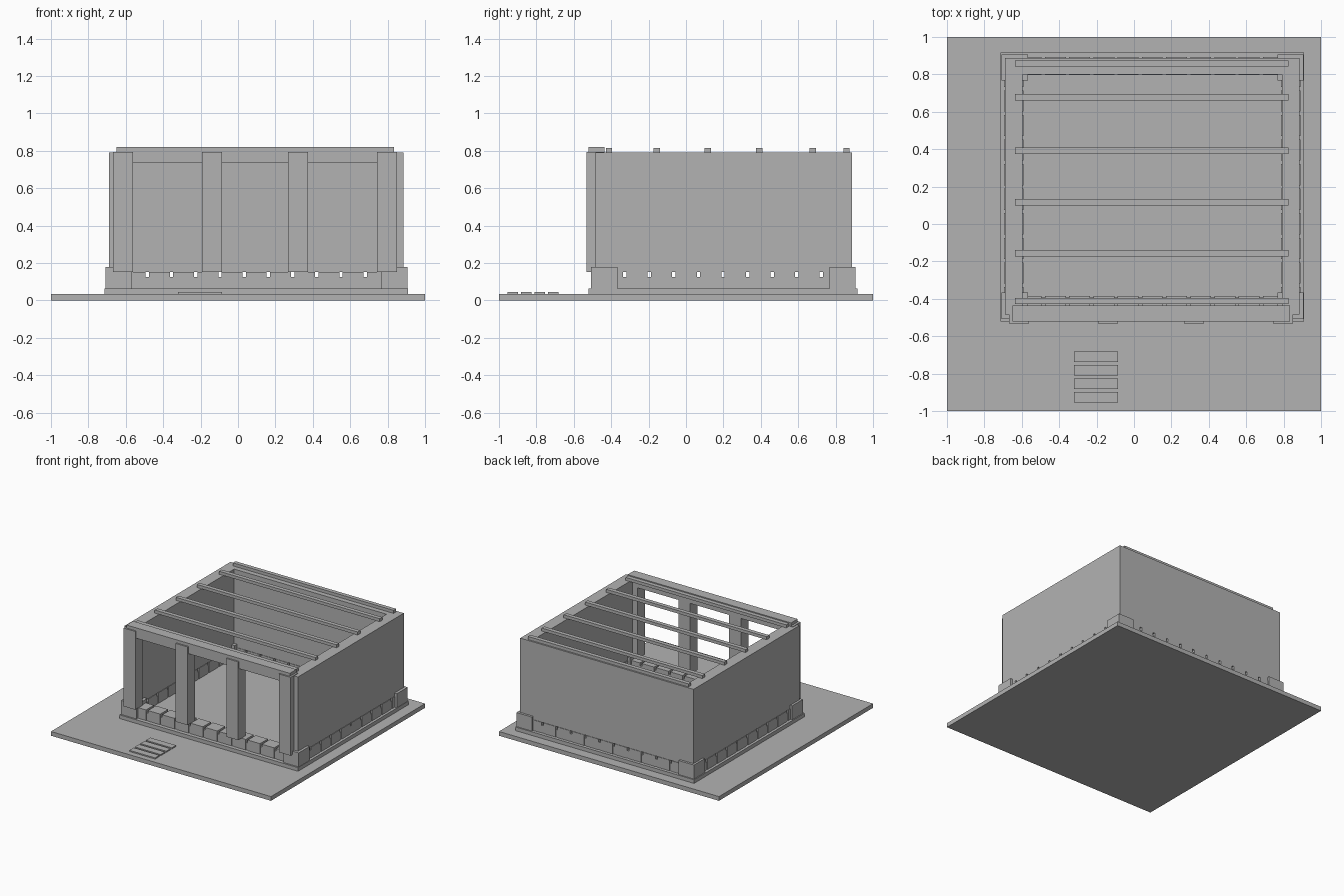
import bpy
import bmesh
from mathutils import Matrix, Vector

cube = bpy.data.objects.get("Cube")
if cube:
    bpy.data.objects.remove(cube)

grey = bpy.data.materials.new("plain_grey")
grey.use_nodes = True
grey.diffuse_color = (0.45, 0.45, 0.45, 1)
grey.node_tree.nodes["Principled BSDF"].inputs["Base Color"].default_value = grey.diffuse_color


def boxes(name, extents):
    """One object made of boxes, each given as x, y and z ranges."""
    bm = bmesh.new()
    for ranges in extents:
        lo, hi = (Vector(v) for v in zip(*ranges))
        m = Matrix.Translation((lo + hi) / 2) @ Matrix.Diagonal((*(hi - lo), 1))
        bmesh.ops.create_cube(bm, size=1, matrix=m)
    mesh = bpy.data.meshes.new(name)
    bm.to_mesh(mesh)
    bm.free()
    mesh.materials.append(grey)
    obj = bpy.data.objects.new(name, mesh)
    bpy.context.collection.objects.link(obj)
    return obj


def around(c, size):
    return (c - size / 2, c + size / 2)


GROUND, PLINTH, COURSE, TOP = 0.035, 0.065, 0.152, 0.79
LEFT, RIGHT = (0.79, 0.885), (-0.69, -0.595)
FRONT, BACK = (-0.485, -0.39), (0.8, 0.888)

# Ground plate and foundation
boxes("ground_plate", [((-1, 1), (-1, 1), (0, GROUND))])
boxes("foundation_slab", [((-0.715, 0.91), (-0.52, 0.917), (GROUND, PLINTH))])

# Square stones at the foundation corners
boxes("corner_stones", [(around(x, 0.14), around(y, 0.14), (GROUND, 0.18))
                        for x in (-0.638, 0.837) for y in (-0.437, 0.837)])


# Stone courses with narrow open joints above recessed mortar
def course(name, across, start, end, first, step, joints, along_x):
    cuts = [first + step * i for i in range(joints)]
    gap = 0.018
    starts = [start] + [c + gap / 2 for c in cuts]
    ends = [c - gap / 2 for c in cuts] + [end]
    outer = (across[0] - 0.004, across[1] + 0.004)
    parts = [(s, outer, (PLINTH, COURSE)) for s in zip(starts, ends)]
    parts.append(((start, end), across, (PLINTH, 0.126)))
    boxes(name, [p if along_x else (p[1], p[0], p[2]) for p in parts])


for name, span in (("front_course", FRONT), ("back_course", BACK)):
    course(name, span, -0.568, 0.767, -0.485, 0.1295, 10, True)
for name, span in (("left_course", LEFT), ("right_course", RIGHT)):
    course(name, span, -0.367, 0.767, -0.328, 0.1315, 9, False)

# Walls on three sides
height = (COURSE, TOP)
boxes("left_wall", [(LEFT, (-0.485, 0.888), height)])
boxes("right_wall", [(RIGHT, (-0.485, 0.888), height)])
boxes("back_wall", [((RIGHT[1], LEFT[0]), BACK, height)])

# Open front with posts and lintel
boxes("front_posts", [(around(x, 0.107), (-0.532, -0.435), (COURSE, 0.795))
                      for x in (-0.615, -0.14, 0.32, 0.797)])
boxes("front_beam", [((-0.65, 0.835), (-0.52, -0.435), (0.735, 0.82))])

# Roof joists
boxes("roof_joists", [((-0.635, 0.825), around(y, 0.034), (TOP, 0.815))
                      for y in (-0.412, -0.157, 0.117, 0.392, 0.678, 0.858)])

# Stepping slabs in front
boxes("stepping_slabs", [((-0.32, -0.085), around(-0.71 - 0.072 * i, 0.056), (GROUND, 0.045))
                         for i in range(4)])
